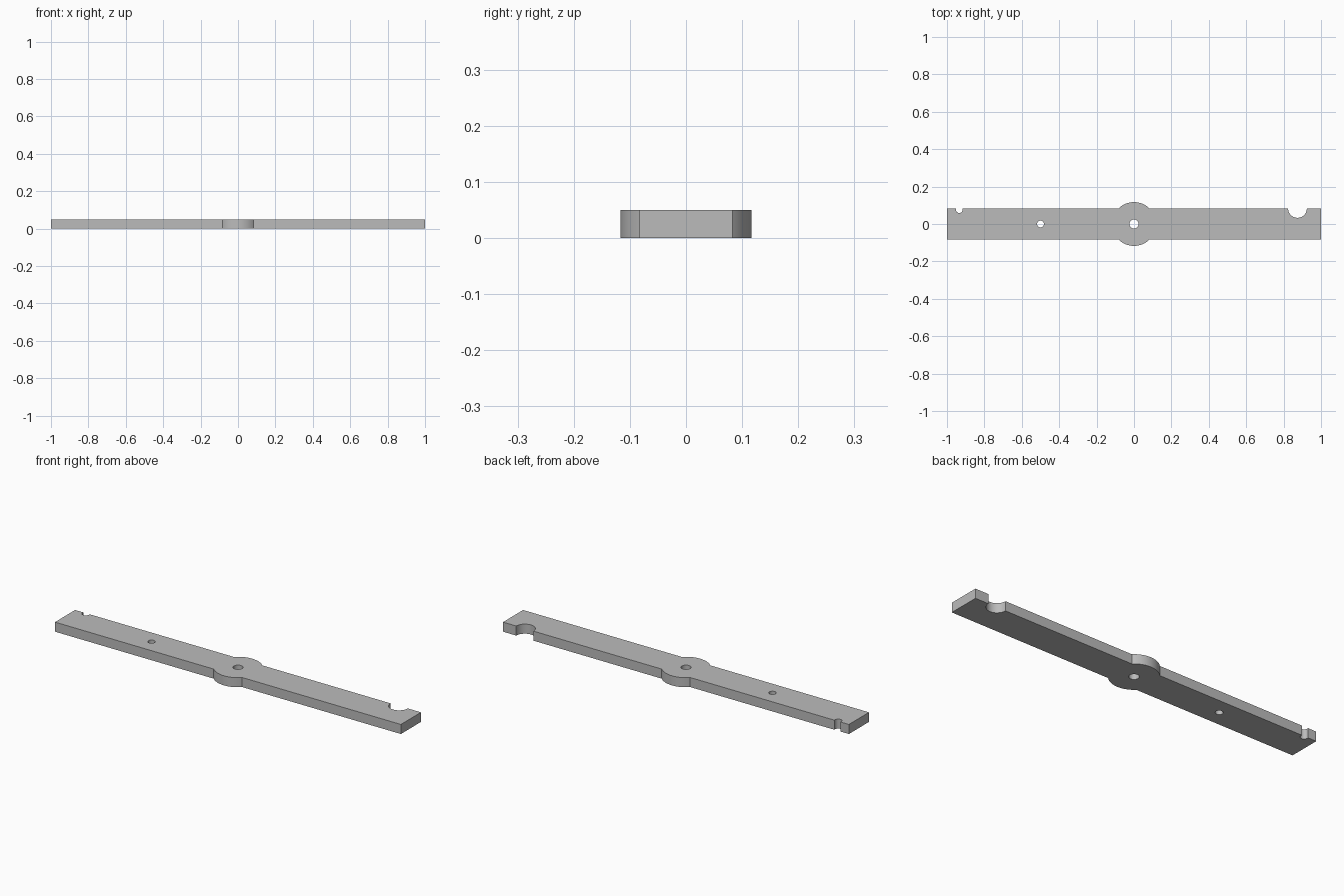
import bpy, bmesh, math

cube = bpy.data.objects.get("Cube")
if cube:
    bpy.data.objects.remove(cube, do_unlink=True)

THICK, HALF_W, BOSS_R = 0.05, 0.083, 0.117

steel = bpy.data.materials.new("grey_metal")
steel.use_nodes = True
GREY = (0.5, 0.5, 0.5, 1)
steel.diffuse_color = GREY
steel.node_tree.nodes["Principled BSDF"].inputs["Base Color"].default_value = GREY


def arc(cx, cy, r, start, end, steps=24):
    """Points along an arc, angles in degrees."""
    angles = [math.radians(start + (end - start) * i / steps) for i in range(steps + 1)]
    return [(cx + r * math.cos(a), cy + r * math.sin(a)) for a in angles]


# Outline: bar with round centre boss, wide round notch and small notch
a = math.degrees(math.asin(HALF_W / BOSS_R))
outline = [(-1, -HALF_W)]
outline += arc(0, 0, BOSS_R, 180 + a, 360 - a)
outline += [(1, -HALF_W), (1, HALF_W)]
outline += arc(0.874, HALF_W, 0.05, 0, -180)
outline += arc(0, 0, BOSS_R, a, 180 - a)
outline += [(-0.916, HALF_W)] + arc(-0.934, 0.077, 0.018, 0, -180, 16) + [(-0.952, HALF_W)]
outline += [(-1, HALF_W)]

# Pivot hole and pin hole
pivot_hole = arc(0, 0, 0.024, 0, 360, 32)[:-1]
pin_hole = arc(-0.5, 0, 0.018, 0, 360, 32)[:-1]

# Filled flat profile, extruded to the bar thickness
profile = bpy.data.curves.new("bar_profile", "CURVE")
profile.dimensions = "2D"
profile.fill_mode = "BOTH"
profile.extrude = THICK / 2
for loop in (outline, pivot_hole, pin_hole):
    spline = profile.splines.new("POLY")
    spline.points.add(len(loop) - 1)
    for point, (x, y) in zip(spline.points, loop):
        point.co = (x, y, THICK / 2, 1)
    spline.use_cyclic_u = True

bar = bpy.data.objects.new("lever_bar", profile)
bpy.context.collection.objects.link(bar)
bpy.ops.object.select_all(action="DESELECT")
bar.select_set(True)
bpy.context.view_layer.objects.active = bar
bpy.ops.object.convert(target="MESH")
bar = bpy.context.object
bar.name = "lever_bar"

# Weld caps to walls and rest the bar on the ground
bm = bmesh.new()
bm.from_mesh(bar.data)
bmesh.ops.remove_doubles(bm, verts=bm.verts, dist=0.0001)
low = min(v.co.z for v in bm.verts)
bmesh.ops.translate(bm, verts=bm.verts, vec=(0, 0, -low))
bmesh.ops.recalc_face_normals(bm, faces=bm.faces)
bm.to_mesh(bar.data)
bm.free()
bar.data.materials.clear()
bar.data.materials.append(steel)
bpy.ops.object.shade_smooth_by_angle(angle=math.radians(30))
